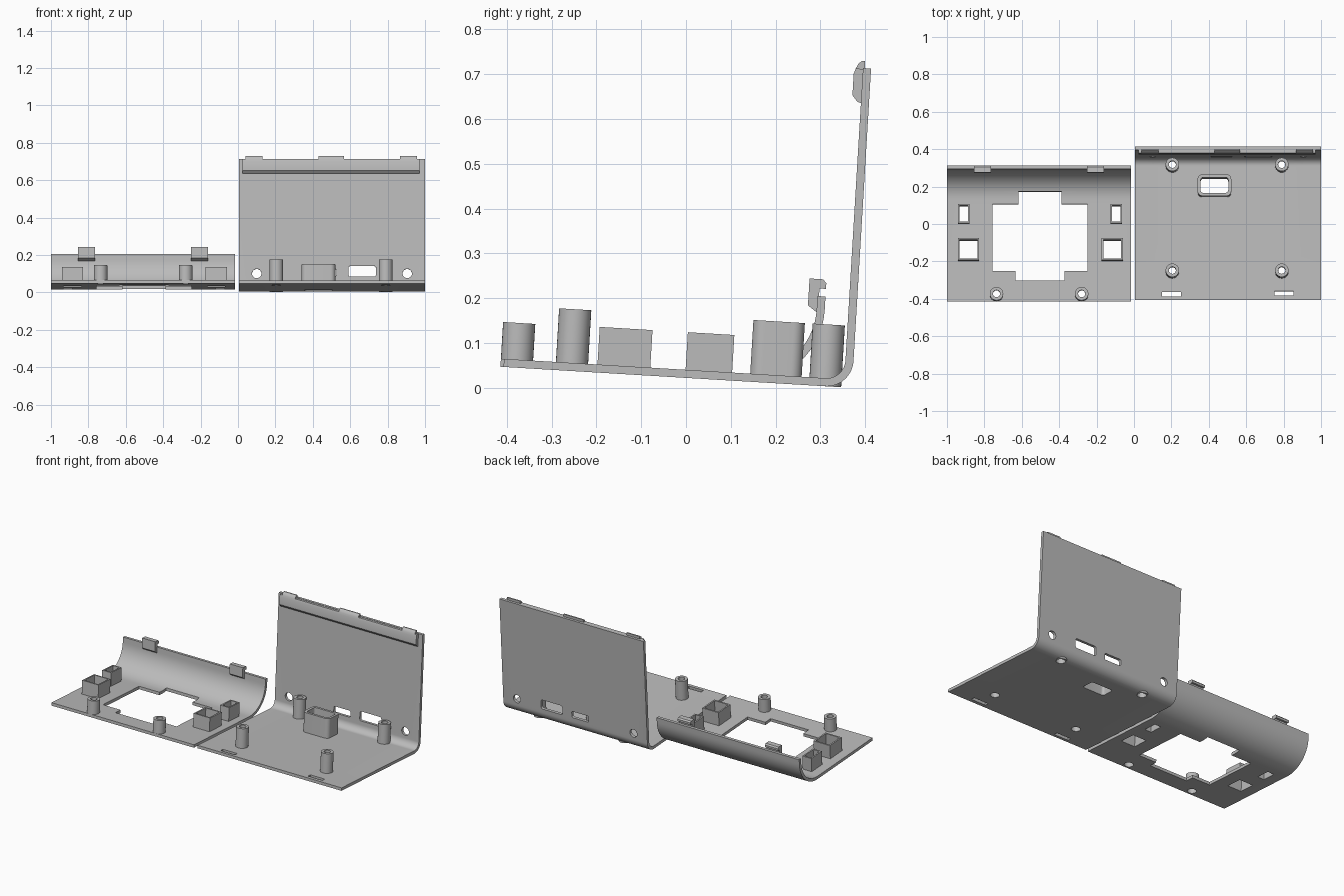
import bpy, bmesh, math
from mathutils import Matrix

if "Cube" in bpy.data.objects:
    bpy.data.objects.remove(bpy.data.objects["Cube"])

grey = bpy.data.materials.new("plain_grey")
grey.use_nodes = True
colour = (0.5, 0.5, 0.5, 1)
grey.diffuse_color = colour
grey.node_tree.nodes["Principled BSDF"].inputs["Base Color"].default_value = colour

# Everything is built square, then leaned back together
LEAN = Matrix.Translation((0, 0, 0.022)) @ Matrix.Rotation(-0.06, 4, 'X')
THICK = 0.018
POST_R = 0.036


def finish(name, bm):
    bmesh.ops.recalc_face_normals(bm, faces=bm.faces)
    mesh = bpy.data.meshes.new(name)
    bm.to_mesh(mesh)
    bm.free()
    mesh.materials.append(grey)
    obj = bpy.data.objects.new(name, mesh)
    bpy.context.collection.objects.link(obj)
    obj.matrix_world = LEAN
    return obj


def add_prism(bm, low, high):
    """Solid between two matching outlines."""
    a = [bm.verts.new(p) for p in low]
    b = [bm.verts.new(p) for p in high]
    bm.faces.new(a[::-1])
    bm.faces.new(b)
    for i in range(len(a)):
        j = (i + 1) % len(a)
        bm.faces.new((a[i], a[j], b[j], b[i]))


def side_profile(name, points, x0, x1):
    """Side outline (y, z) pulled along x."""
    bm = bmesh.new()
    add_prism(bm, [(x0, y, z) for y, z in points], [(x1, y, z) for y, z in points])
    return finish(name, bm)


def outline(cx, cy, w, h, r=0.0, seg=8):
    """Rectangle with optional round corners; a circle when r is half the size."""
    if r == 0:
        seg = 0
    pts = []
    for k, (sx, sy) in enumerate(((1, 1), (-1, 1), (-1, -1), (1, -1))):
        for i in range(seg + 1):
            if r >= w / 2 and i == seg and seg:
                continue
            a = math.pi / 2 * (k + (i / seg if seg else 0))
            pts.append((cx + sx * (w / 2 - r) + r * math.cos(a),
                        cy + sy * (h / 2 - r) + r * math.sin(a)))
    return pts


def circle(cx, cy, r):
    return outline(cx, cy, 2 * r, 2 * r, r)


def sleeve(name, levels):
    """Closed ring skinned through a loop of (outline, height) levels."""
    bm = bmesh.new()
    loops = [[bm.verts.new((x, y, z)) for x, y in pts] for pts, z in levels]
    n = len(loops[0])
    for k, a in enumerate(loops):
        b = loops[(k + 1) % len(loops)]
        for i in range(n):
            j = (i + 1) % n
            bm.faces.new((a[i], a[j], b[j], b[i]))
    return finish(name, bm)


def bent_panel(name, x0, x1, front, back, radius, top):
    """Floor sheet that curves up into a wall."""
    def arc(r):
        steps = [math.pi / 2 * i / 16 for i in range(17)]
        return [(back - radius + r * math.sin(a), radius - r * math.cos(a)) for a in steps]
    pts = [(front, 0)] + arc(radius) + [(back, top), (back - THICK, top)]
    pts += arc(radius - THICK)[::-1] + [(front, THICK)]
    return side_profile(name, pts, x0, x1)


def cut(panel, floor_holes, wall_holes=()):
    """Cut outlines through the floor and the wall."""
    bm = bmesh.new()
    for pts in floor_holes:
        add_prism(bm, [(x, y, -0.05) for x, y in pts], [(x, y, 0.09) for x, y in pts])
    for pts in wall_holes:
        add_prism(bm, [(x, 0.3, z) for x, z in pts], [(x, 0.45, z) for x, z in pts])
    cutter = finish("cutter", bm)
    cutter.hide_render = True
    mod = panel.modifiers.new("openings", 'BOOLEAN')
    mod.operation = 'DIFFERENCE'
    mod.solver = 'EXACT'
    mod.object = cutter
    bpy.context.view_layer.objects.active = panel
    bpy.ops.object.modifier_apply(modifier=mod.name)
    bpy.data.objects.remove(cutter)


def post(name, x, y, height):
    """Screw post with a wide bore below and a narrow hole on top."""
    outer, bore, hole = circle(x, y, POST_R), circle(x, y, 0.026), circle(x, y, 0.019)
    step = height * 0.65
    sleeve(name, [(outer, 0), (outer, height), (hole, height),
                  (hole, step), (bore, step), (bore, 0)])


def socket(name, x, y, w, h, height, wall, r=0.0):
    outer = outline(x, y, w, h, r)
    inner = outline(x, y, w - 2 * wall, h - 2 * wall, r * 0.6)
    sleeve(name, [(outer, 0), (outer, height), (inner, height), (inner, 0)])
    return outline(x, y, w - wall, h - wall, r * 0.8)


# Low panel: posts and square sockets
low_panel = bent_panel("low_panel", -1.0, -0.015, -0.415, 0.3, 0.17, 0.2)
low_holes = []
for side, x in (("right", -0.735), ("left", -0.28)):
    post("low_post_" + side, x, -0.379, 0.1)
    low_holes.append(circle(x, -0.379, 0.03))
for side, big_x, small_x in (("right", -0.885, -0.91), ("left", -0.116, -0.095)):
    low_holes.append(socket("large_socket_" + side, big_x, -0.14, 0.113, 0.118, 0.102, 0.009))
    low_holes.append(socket("small_socket_" + side, small_x, 0.05, 0.062, 0.104, 0.102, 0.009))

# Cross-shaped opening in the low panel
low_holes.append([(-0.757, -0.253), (-0.634, -0.253), (-0.634, -0.305), (-0.372, -0.305),
                  (-0.372, -0.253), (-0.249, -0.253), (-0.249, 0.105), (-0.388, 0.105),
                  (-0.388, 0.172), (-0.617, 0.172), (-0.617, 0.105), (-0.757, 0.105)])
cut(low_panel, low_holes)

# Hooked clips on the low wall
hook = [(0.283, 0.163), (0.262, 0.178), (0.262, 0.238), (0.292, 0.238), (0.3, 0.23),
        (0.3, 0.217), (0.286, 0.217)]
for side, x in (("right", -0.81), ("left", -0.205)):
    side_profile("clip_" + side, hook, x - 0.045, x + 0.045)

# Tall panel: posts, rounded socket and openings
tall_panel = bent_panel("tall_panel", 0.005, 1.0, -0.408, 0.371, 0.06, 0.714)
tall_holes = []
for side, x in (("right", 0.205), ("left", 0.79)):
    for place, y in (("front", -0.256), ("back", 0.311)):
        post("tall_post_" + place + "_" + side, x, y, 0.138)
        tall_holes.append(circle(x, y, 0.03))
tall_holes.append(socket("rounded_socket", 0.43, 0.2, 0.18, 0.115, 0.138, 0.016, 0.025))
for x, y in ((0.2, -0.377), (0.802, -0.373)):
    tall_holes.append(outline(x, y, 0.1, 0.024))
wall_holes = [circle(0.1, 0.1, 0.025), circle(0.905, 0.1, 0.025),
              outline(0.664, 0.112, 0.148, 0.058, 0.012),
              outline(0.468, 0.105, 0.115, 0.04, 0.008)]
cut(tall_panel, tall_holes, wall_holes)

# Ledge and snap tabs at the top of the tall wall
ledge = [(0.355, 0.635), (0.345, 0.638), (0.333, 0.652), (0.333, 0.7), (0.337, 0.712),
         (0.355, 0.712)]
side_profile("wall_ledge", ledge, 0.025, 0.97)
tab = [(0.334, 0.69), (0.336, 0.71), (0.342, 0.723), (0.35, 0.73), (0.357, 0.73),
       (0.357, 0.69)]
for name, x0, x1 in (("right", 0.04, 0.13), ("middle", 0.43, 0.566), ("left", 0.866, 0.956)):
    side_profile("snap_tab_" + name, tab, x0, x1)

# Smooth the bends and round parts, keep edges sharp
for obj in bpy.context.collection.objects:
    if obj.type == 'MESH' and grey.name in obj.data.materials:
        bpy.ops.object.select_all(action='DESELECT')
        obj.select_set(True)
        bpy.context.view_layer.objects.active = obj
        bpy.ops.object.shade_smooth_by_angle(angle=math.radians(30))
